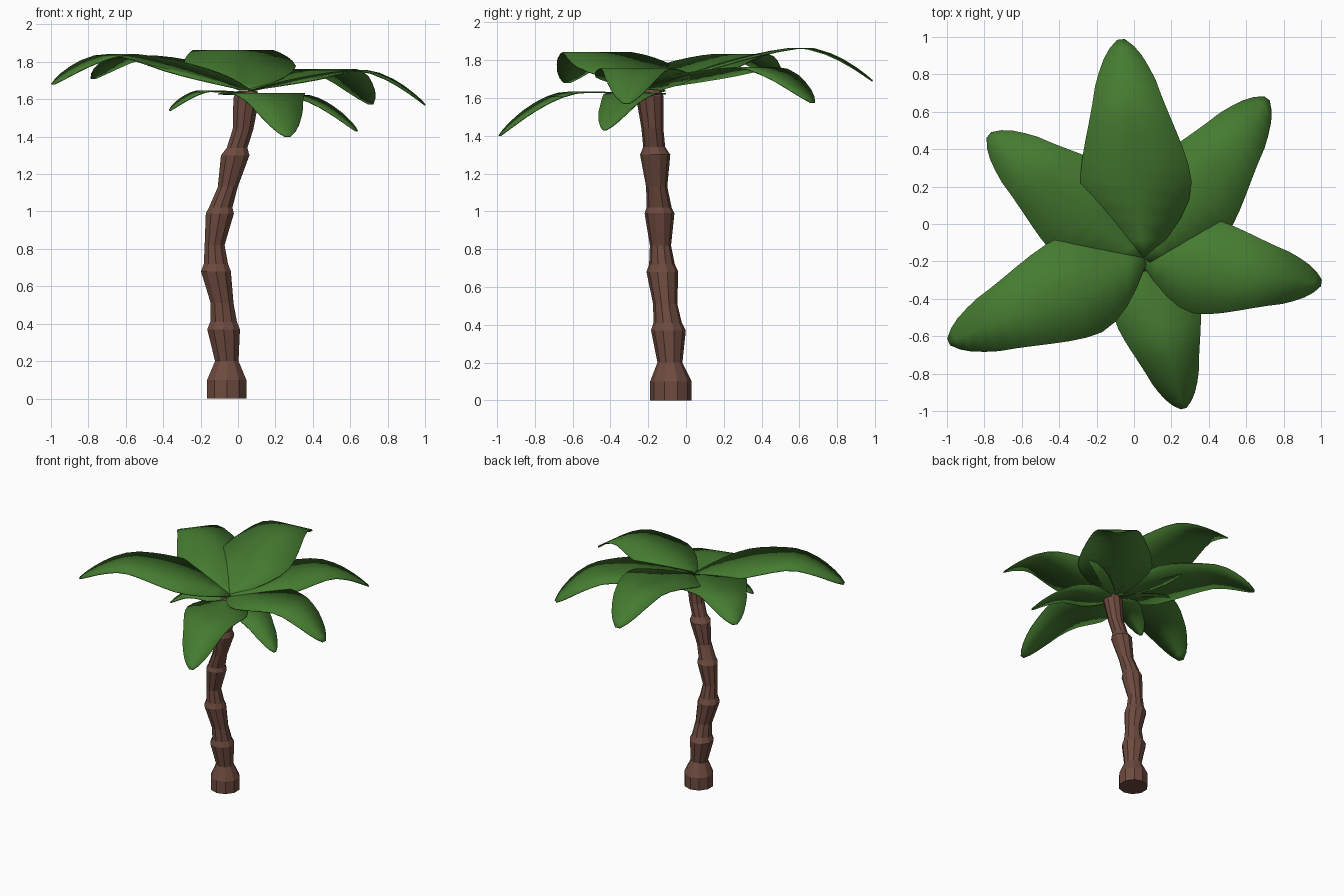
import bpy, bmesh, math
from mathutils import Vector

if "Cube" in bpy.data.objects:
    bpy.data.objects.remove(bpy.data.objects["Cube"])


def material(name, rgb):
    m = bpy.data.materials.new(name)
    m.diffuse_color = (*rgb, 1)
    m.use_nodes = True
    m.node_tree.nodes["Principled BSDF"].inputs["Base Color"].default_value = m.diffuse_color
    return m


bark = material("bark", (0.155, 0.07, 0.05))
leaf = material("leaf", (0.06, 0.20, 0.03))


def make_object(name, bm, mat):
    bmesh.ops.recalc_face_normals(bm, faces=bm.faces)
    me = bpy.data.meshes.new(name)
    bm.to_mesh(me)
    bm.free()
    me.materials.append(mat)
    ob = bpy.data.objects.new(name, me)
    bpy.context.collection.objects.link(ob)
    return ob


def interp(points, u):
    for (a, va), (b, vb) in zip(points, points[1:]):
        if u <= b:
            return va + (vb - va) * (u - a) / (b - a)
    return points[-1][1]


# Trunk: flared ringed segments following a gentle S-curve (x, y, z, radius)
RINGS = [(-.06, -.08, 0, .11), (-.06, -.08, .10, .11), (-.06, -.085, .20, .066),
         (-.077, -.093, .37, .092), (-.077, -.097, .41, .075), (-.085, -.11, .51, .064),
         (-.118, -.125, .68, .084), (-.118, -.127, .72, .068), (-.125, -.135, .82, .056),
         (-.097, -.14, .99, .079), (-.093, -.142, 1.02, .066), (-.055, -.155, 1.13, .056),
         (-.015, -.163, 1.30, .080), (-.005, -.168, 1.34, .058), (.027, -.178, 1.44, .058),
         (.045, -.192, 1.61, .073), (.05, -.192, 1.645, .055)]
SIDES = 10
bm = bmesh.new()
loops = [[bm.verts.new((x + r * math.cos(2 * math.pi * (i + .5) / SIDES),
                        y + r * math.sin(2 * math.pi * (i + .5) / SIDES), z))
          for i in range(SIDES)] for x, y, z, r in RINGS]
for lo, hi in zip(loops, loops[1:]):
    for i in range(SIDES):
        j = (i + 1) % SIDES
        bm.faces.new((lo[i], lo[j], hi[j], hi[i]))
bm.faces.new(loops[0])
bm.faces.new(loops[-1])
make_object("trunk", bm, bark)

# Half-width of a frond along its length
WIDTH = [(0, .04), (.1, .16), (.2, .25), (.3, .295), (.4, .285), (.5, .26), (.6, .225),
         (.7, .19), (.8, .16), (.9, .115), (.96, .07), (1, .02)]
STEPS = [0, .08, .16, .24, .32, .4, .48, .56, .64, .72, .8, .86, .92, .965, 1]


def frond(name, tip, base_z, peak_z, peak_u, width):
    """Broad arched leaf from the crown out to a drooping tip."""
    base = Vector((.05, -.18))
    end = Vector(tip[:2])
    side = (end - base).normalized()
    side = Vector((-side.y, side.x))
    bm = bmesh.new()
    rows = []
    for u in STEPS:
        if u < peak_u:
            z = base_z + (peak_z - base_z) * (1 - (1 - u / peak_u) ** 1.4)
        else:
            z = peak_z - (peak_z - tip[2]) * ((u - peak_u) / (1 - peak_u)) ** 1.7
        c = base.lerp(end, u)
        w = interp(WIDTH, u) * width
        rows.append([bm.verts.new((*(c + side * w * s), z)) for s in (-1, 0, 1)])
    for a, b in zip(rows, rows[1:]):
        for k in range(2):
            bm.faces.new((a[k], b[k], b[k + 1], a[k + 1]))
    for f in bm.faces:
        f.smooth = True
    ob = make_object(name, bm, leaf)
    mod = ob.modifiers.new("thickness", "SOLIDIFY")
    mod.thickness = .006
    mod.offset = 0


# Upper layer of large fronds
frond("frond_back", (-.07, .985, 1.69), 1.65, 1.865, .68, 1.02)
frond("frond_right", (1.0, -.315, 1.57), 1.64, 1.755, .63, .88)
frond("frond_back_right", (.71, .67, 1.575), 1.65, 1.76, .66, .95)
frond("frond_back_left", (-.775, .475, 1.71), 1.65, 1.83, .72, .97)
frond("frond_left", (-.99, -.63, 1.68), 1.65, 1.84, .66, .95)
# Lower layer of drooping fronds
frond("frond_front", (.265, -.985, 1.40), 1.625, 1.63, .5, .80)
frond("frond_low_right", (.635, -.43, 1.43), 1.62, 1.622, .42, .55)
frond("frond_low_left", (-.365, -.35, 1.54), 1.628, 1.645, .52, .45)
